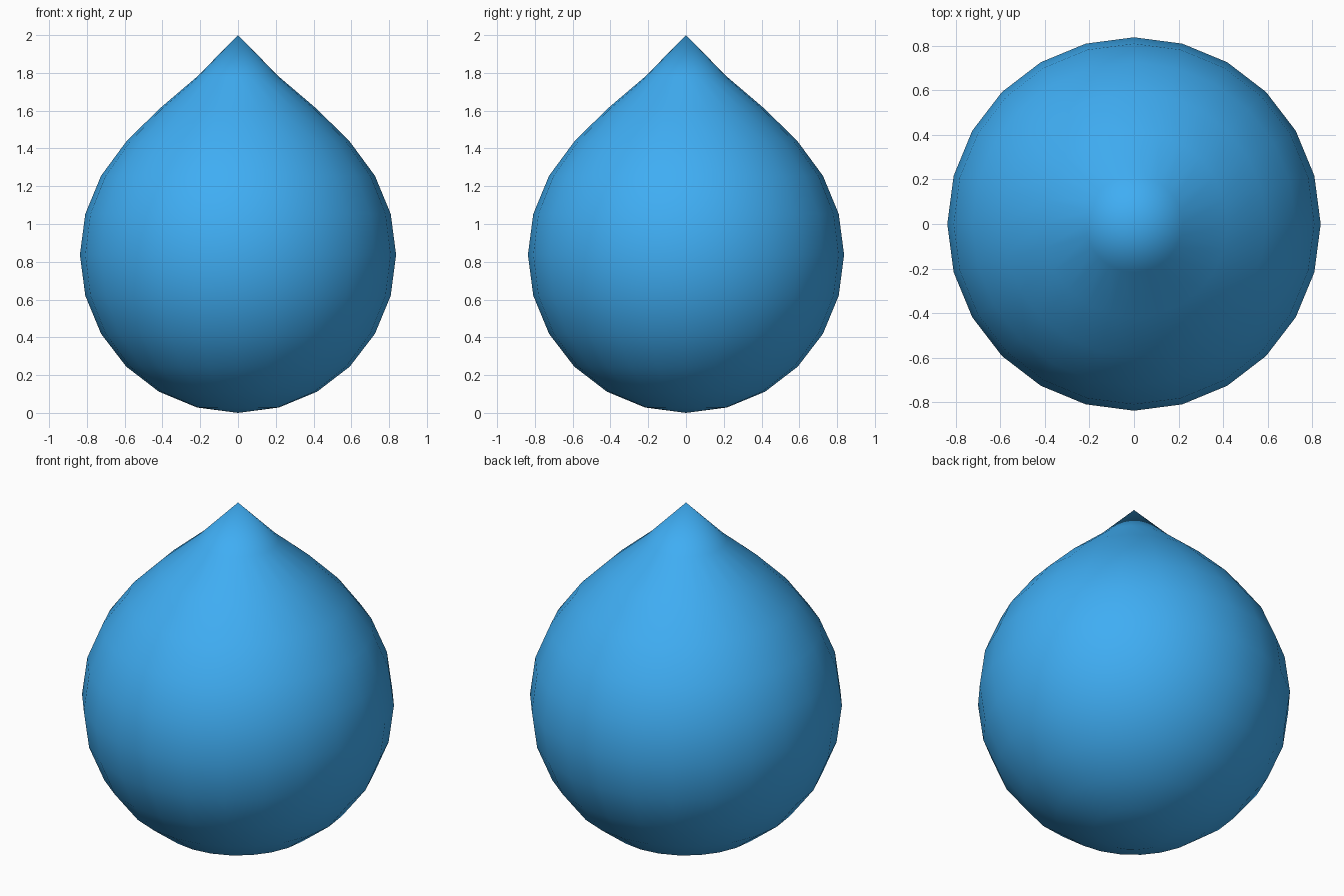
import bpy

if "Cube" in bpy.data.objects:
    bpy.data.objects.remove(bpy.data.objects["Cube"])

R = 0.837

# Round body of the drop: a 24 x 12 sphere resting on the floor
bpy.ops.mesh.primitive_uv_sphere_add(segments=24, ring_count=12, radius=R, location=(0, 0, 0))
drop = bpy.context.object
drop.name = "water_drop"

# Pull the top rings upward into a soft point, then lift onto z = 0
ring_heights = [(0.999, 2.0), (0.95, 1.78), (0.85, 1.608), (0.70, 1.436)]
for v in drop.data.vertices:
    level = v.co.z / R
    v.co.z += R
    for threshold, height in ring_heights:
        if level > threshold:
            v.co.z = height
            break

bpy.ops.object.shade_smooth()

# Blue finish
blue = bpy.data.materials.new("water_blue")
blue.diffuse_color = (0.05, 0.42, 0.9, 1)
blue.use_nodes = True
blue.node_tree.nodes["Principled BSDF"].inputs["Base Color"].default_value = blue.diffuse_color
drop.data.materials.append(blue)
